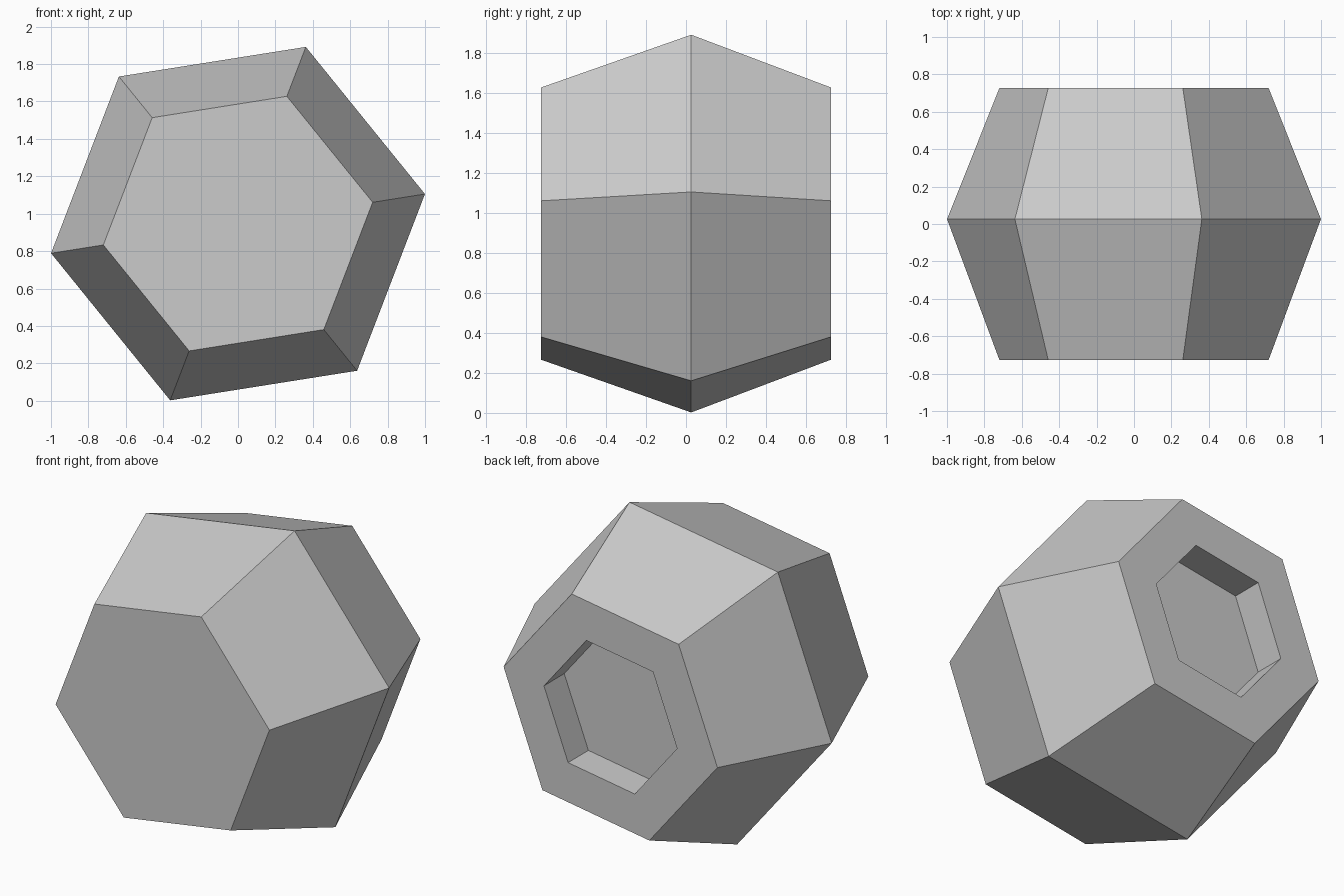
import bpy
import bmesh
from math import cos, sin, tau, radians

if "Cube" in bpy.data.objects:
    bpy.data.objects.remove(bpy.data.objects["Cube"], do_unlink=True)

SIDES = 6
TURN = radians(9.0)
CENTRE_Z = 0.947

grey = bpy.data.materials.new("plain_grey")
grey.use_nodes = True
colour = (0.6, 0.6, 0.6, 1.0)
grey.diffuse_color = colour
grey.node_tree.nodes["Principled BSDF"].inputs["Base Color"].default_value = colour


def ring(bm, radius, y):
    """Hexagonal ring of vertices around the y axis."""
    angles = [TURN + tau * i / SIDES for i in range(SIDES)]
    return [bm.verts.new((radius * cos(a), y, CENTRE_Z + radius * sin(a)))
            for a in angles]


def bridge(bm, a, b):
    for i in range(SIDES):
        j = (i + 1) % SIDES
        bm.faces.new((a[i], a[j], b[j], b[i]))


# Rings in order: front face, wide waist, back face, recess rim, recess floor
profile = [(0.729, -0.726), (1.012, 0.026), (0.729, 0.726),
           (0.454, 0.726), (0.454, 0.531)]

bm = bmesh.new()
rings = [ring(bm, r, y) for r, y in profile]
for a, b in zip(rings, rings[1:]):
    bridge(bm, a, b)

# Closed front and recess floor
bm.faces.new(rings[0])
bm.faces.new(rings[-1])
bmesh.ops.recalc_face_normals(bm, faces=bm.faces[:])

mesh = bpy.data.meshes.new("hexagonal_body")
bm.to_mesh(mesh)
bm.free()
mesh.materials.append(grey)
body = bpy.data.objects.new("hexagonal_body", mesh)
bpy.context.collection.objects.link(body)
